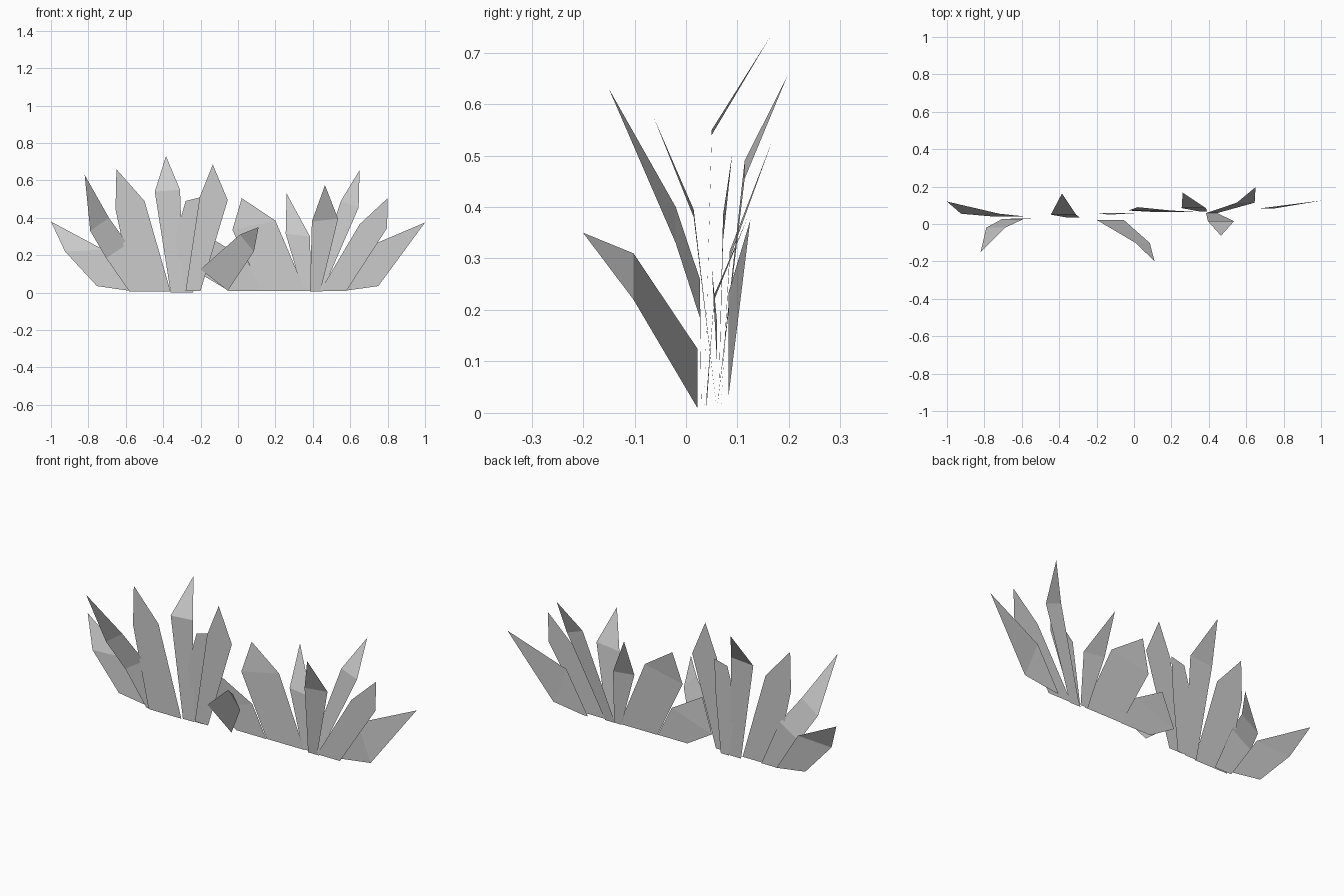
import bpy
import bmesh


def blade(name, rows, tip):
    """Flat leaf: rows of (y, left x, left z, right x, right z) closed by a pointed tip (x, y, z)."""
    bm = bmesh.new()
    pairs = [(bm.verts.new((lx, y, lz)), bm.verts.new((rx, y, rz)))
             for y, lx, lz, rx, rz in rows]
    for (a, b), (c, d) in zip(pairs, pairs[1:]):
        bm.faces.new((a, b, d, c))
    bm.faces.new((*pairs[-1], bm.verts.new(tip)))
    mesh = bpy.data.meshes.new(name)
    bm.to_mesh(mesh)
    bm.free()
    bpy.context.collection.objects.link(bpy.data.objects.new(name, mesh))


# Left clump
blade("grass_blade_far_left",
      [(.04, -.754, .035, -.58, .01), (.055, -.925, .22, -.72, .23)], (-1, .12, .38))
blade("grass_blade_left_bent",
      [(.03, -.58, .005, -.48, .005), (.027, -.705, .185, -.59, .26),
       (-.02, -.79, .33, -.69, .40)], (-.82, -.15, .63))
blade("grass_blade_left_tall",
      [(.022, -.56, .005, -.36, .005), (.022, -.655, .445, -.50, .49)], (-.65, .022, .66))
blade("grass_blade_left_upright",
      [(.035, -.36, 0, -.29, 0), (.05, -.445, .54, -.31, .55)], (-.385, .163, .73))

# Middle clump
blade("grass_blade_middle_tall",
      [(.025, -.28, .01, -.2, .01), (.025, -.205, .51, -.055, .495)], (-.135, .025, .685))
blade("grass_blade_middle_behind",
      [(.04, -.29, 0, -.24, 0), (.04, -.335, .295, -.21, .3)], (-.2, .04, .51))
blade("grass_blade_middle_behind_top",
      [(.04, -.335, .295, -.2, .51)], (-.28, .04, .49))
blade("grass_blade_middle_low",
      [(.06, -.05, .01, .13, .01), (.06, -.2, .1, .045, .18)], (-.135, .05, .285))
blade("grass_blade_middle_leaning",
      [(.022, -.2, .125, -.055, .01), (-.102, .01, .31, .085, .22)], (.11, -.2, .35))
blade("grass_blade_middle_wide",
      [(.063, .13, .01, .36, .01), (.072, -.03, .335, .2, .385)], (.02, .09, .505))

# Right clump
blade("grass_blade_right_narrow",
      [(.068, .345, .01, .39, .01), (.085, .255, .315, .385, .3)], (.26, .168, .53))
blade("grass_blade_right_forward",
      [(.06, .385, .005, .44, .005), (.015, .395, .38, .535, .395)], (.465, -.063, .575))
blade("grass_blade_right_tall",
      [(.06, .39, .005, .45, .005), (.114, .55, .49, .645, .455)], (.65, .197, .655))
blade("grass_blade_right_wide",
      [(.058, .44, .01, .58, .01), (.058, .65, .365, .797, .345)], (.8, .058, .505))
blade("grass_blade_far_right",
      [(.083, .54, .01, .57, .01), (.083, .67, .235, .75, .035)], (1, .125, .375))
